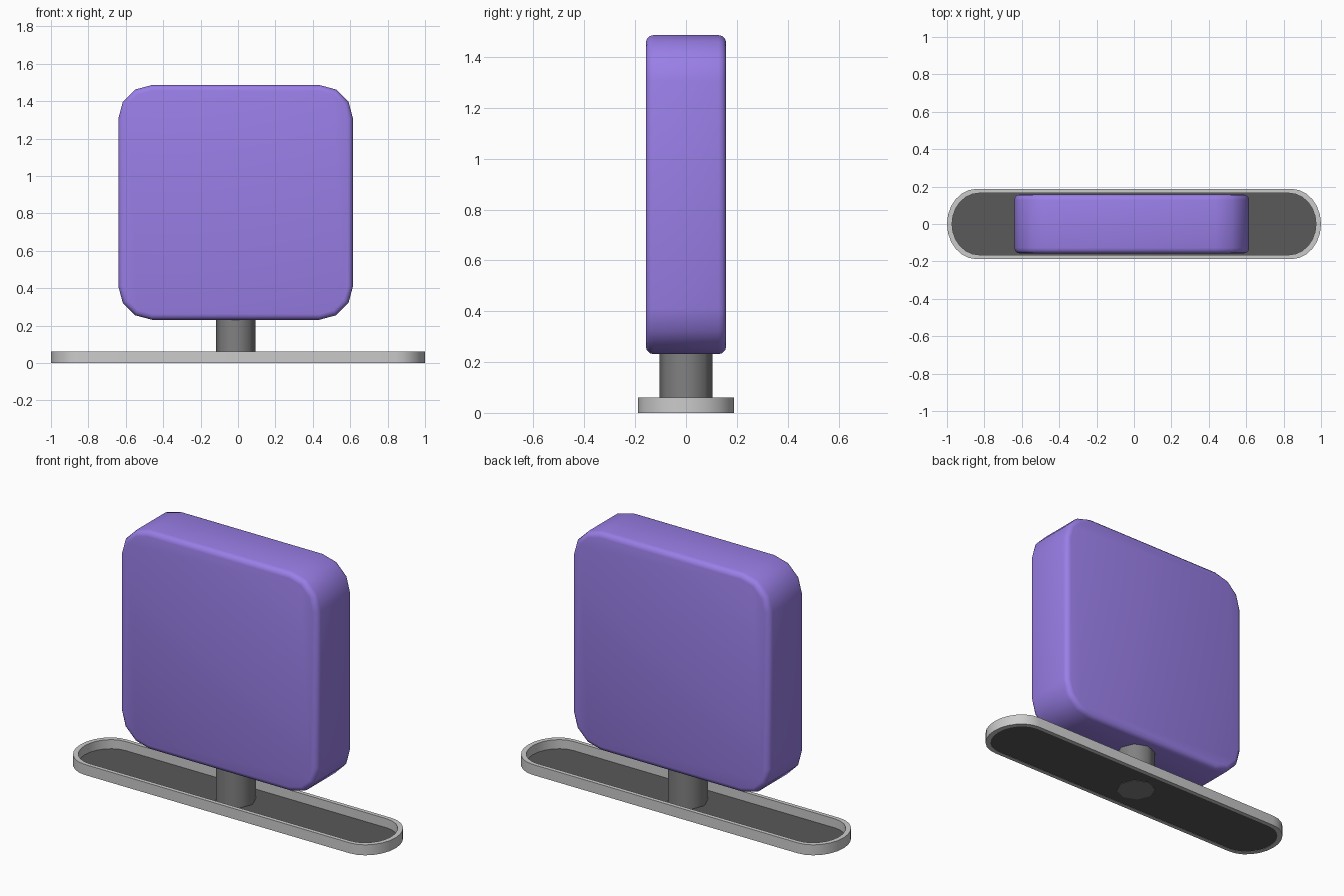
import bpy, bmesh
from math import cos, sin, pi, radians

if "Cube" in bpy.data.objects:
    bpy.data.objects.remove(bpy.data.objects["Cube"])


def material(name, rgb):
    m = bpy.data.materials.new(name)
    m.diffuse_color = (*rgb, 1)
    m.use_nodes = True
    m.node_tree.nodes["Principled BSDF"].inputs["Base Color"].default_value = m.diffuse_color
    return m


def finish(bm, name, mat=None, angle=40):
    bmesh.ops.recalc_face_normals(bm, faces=bm.faces)
    me = bpy.data.meshes.new(name)
    bm.to_mesh(me)
    bm.free()
    ob = bpy.data.objects.new(name, me)
    bpy.context.collection.objects.link(ob)
    if mat:
        me.materials.append(mat)
    bpy.ops.object.select_all(action='DESELECT')
    ob.select_set(True)
    bpy.context.view_layer.objects.active = ob
    bpy.ops.object.shade_smooth_by_angle(angle=radians(angle))
    return ob


def rounded_outline(hx, hy, rx, ry, seg):
    """Counter-clockwise rectangle with elliptical corners."""
    pts = []
    for q, (sx, sy) in enumerate([(1, 1), (-1, 1), (-1, -1), (1, -1)]):
        for i in range(seg + 1):
            a = (q + i / seg) * pi / 2
            p = (sx * (hx - rx) + rx * cos(a), sy * (hy - ry) + ry * sin(a))
            if not pts or abs(p[0] - pts[-1][0]) + abs(p[1] - pts[-1][1]) > 1e-5:
                pts.append(p)
    if abs(pts[0][0] - pts[-1][0]) + abs(pts[0][1] - pts[-1][1]) < 1e-5:
        pts.pop()
    return pts


def loft(bm, loops, closed=False):
    rings = [[bm.verts.new(p) for p in lp] for lp in loops]
    n = len(rings[0])
    pairs = list(zip(rings, rings[1:])) + ([(rings[-1], rings[0])] if closed else [])
    for a, b in pairs:
        for i in range(n):
            j = (i + 1) % n
            bm.faces.new((a[i], a[j], b[j], b[i]))
    if not closed:
        bm.faces.new(rings[0][::-1])
        bm.faces.new(rings[-1])


purple = material("purple", (0.32, 0.21, 0.80))
mid_grey = material("mid_grey", (0.22, 0.22, 0.22))
dark_grey = material("dark_grey", (0.10, 0.10, 0.10))
CX = -0.0125

# Rounded square panel with softened front and back edges
H, CZ, E = 0.6275, 0.8585, 0.03
ease = [(E * (1 - sin(t * pi / 6)), E * (1 - cos(t * pi / 6))) for t in range(4)]
profile = [(-0.158 + d, i) for i, d in
           [(e[0], e[1]) for e in ease]]
profile += [(-y, i) for y, i in reversed(profile)]
bm = bmesh.new()
loops = []
for y, inset in profile:
    o = rounded_outline(H - inset, H - inset, 0.18 - inset, 0.18 - inset, 3)
    loops.append([(CX + x, y, CZ + z) for x, z in o])
loft(bm, loops)
finish(bm, "panel", purple)

# Octagonal post
bm = bmesh.new()
loft(bm, [[(CX + 0.105 * cos(i * pi / 4), 0.105 * sin(i * pi / 4), z)
           for i in range(8)] for z in (0.0, 0.25)])
finish(bm, "post", mid_grey, 50)

# Raised rim of the base tray
outer = rounded_outline(1.0, 0.188, 0.16, 0.188, 6)
inner = rounded_outline(0.973, 0.165, 0.145, 0.165, 6)
bm = bmesh.new()
loft(bm, [[(x, y, z) for x, y in o] for o, z in
          ((outer, 0.0), (outer, 0.06), (inner, 0.06), (inner, 0.0))], closed=True)
finish(bm, "base_rim")

# Thin dark tray floor
bm = bmesh.new()
loft(bm, [[(x, y, z) for x, y in inner] for z in (0.002, 0.008)])
finish(bm, "tray_floor", dark_grey)
